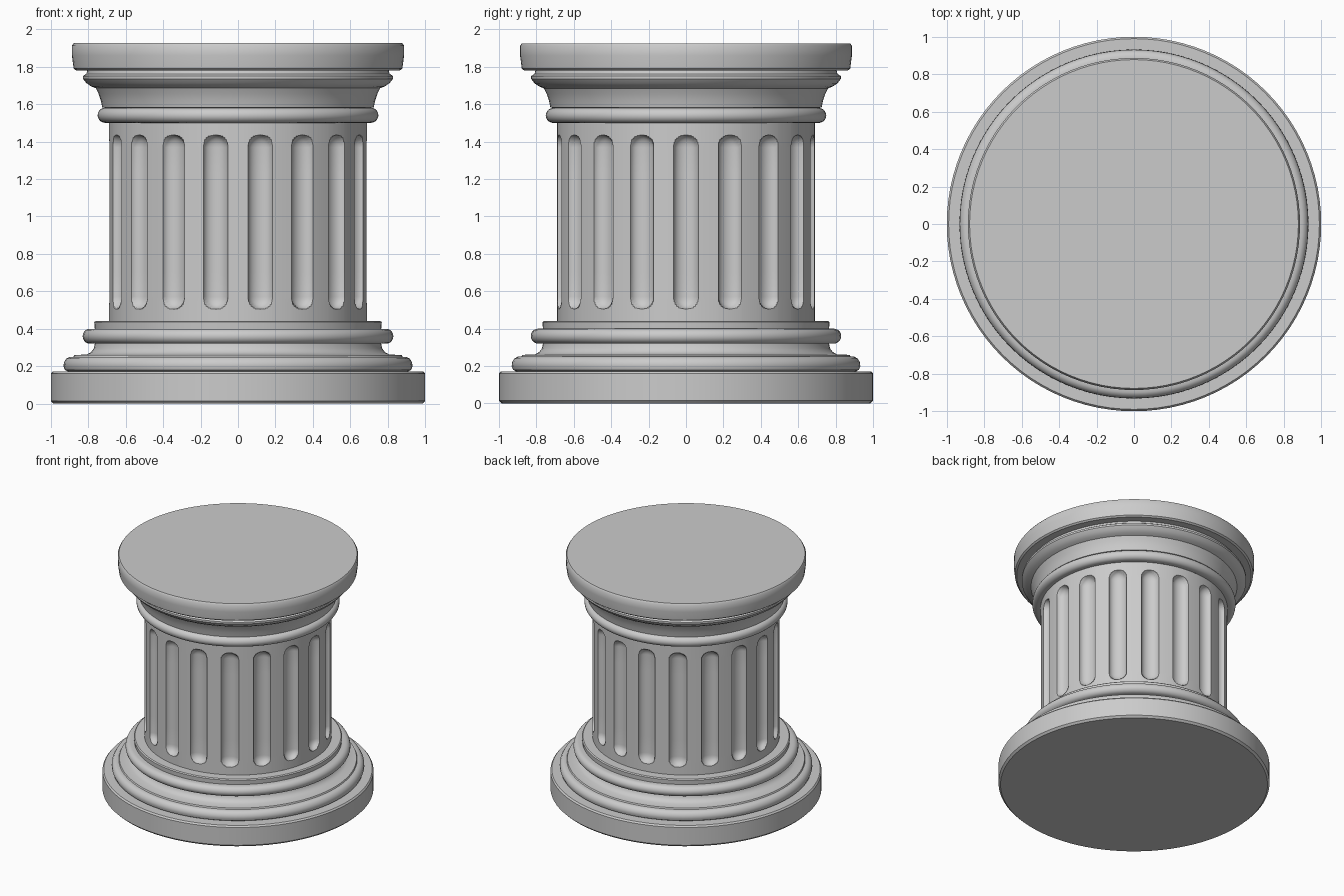
import bpy, bmesh
from math import sin, cos, pi, radians, sqrt

if "Cube" in bpy.data.objects:
    bpy.data.objects.remove(bpy.data.objects["Cube"])

SEGMENTS = 96
FLUTES = 18


def make_object(name, rings):
    """Skin a list of closed vertex rings into a smooth-shaded object."""
    bm = bmesh.new()
    rows = [[bm.verts.new(p) for p in ring] for ring in rings]
    for a, b in zip(rows, rows[1:]):
        n = len(a)
        for i in range(n):
            j = (i + 1) % n
            bm.faces.new((a[i], a[j], b[j], b[i]))
    bmesh.ops.remove_doubles(bm, verts=bm.verts[:], dist=1e-5)
    mesh = bpy.data.meshes.new(name)
    bm.to_mesh(mesh)
    bm.free()
    obj = bpy.data.objects.new(name, mesh)
    bpy.context.collection.objects.link(obj)
    bpy.ops.object.select_all(action='DESELECT')
    obj.select_set(True)
    bpy.context.view_layer.objects.active = obj
    bpy.ops.object.shade_smooth_by_angle(angle=radians(35))
    return obj


def lathe(name, profile):
    """Revolve an (r, z) profile, listed from bottom to top."""
    angles = [2 * pi * i / SEGMENTS for i in range(SEGMENTS)]
    return make_object(name, [[(r * cos(a), r * sin(a), z) for a in angles]
                              for r, z in profile])


def bead(r, z, size, steps=10):
    """Half-round moulding bulging outwards."""
    return [(r + size * cos(t), z + size * sin(t))
            for t in (-pi / 2 + pi * i / steps for i in range(steps + 1))]


# Base: plinth disc, lower moulding with hollow, round bead, fillet
lathe("plinth", [(0, 0), (0.985, 0), (1, 0.015), (1, 0.16), (0.99, 0.172), (0.91, 0.172)])
lathe("base_moulding", [(0.91, 0.172), (0.925, 0.18), (0.932, 0.20), (0.93, 0.22),
                        (0.918, 0.24), (0.90, 0.25), (0.88, 0.25), (0.875, 0.26),
                        (0.81, 0.262), (0.785, 0.275), (0.77, 0.295), (0.765, 0.32),
                        (0.79, 0.32)])
lathe("base_bead", bead(0.79, 0.36, 0.04) + [(0.765, 0.40)])
lathe("base_fillet", [(0.765, 0.40), (0.768, 0.435), (0.76, 0.442), (0.69, 0.442)])

# Fluted shaft: grooves with rounded ends pressed into a cylinder
R, BOTTOM, TOP = 0.69, 0.442, 1.50
HALF, DEPTH = 0.066, 0.05
Z0, Z1 = 0.505 + HALF, 1.435 - HALF
steps = [sin(pi / 2 * i / 7) for i in range(-7, 8)]
across = [HALF * s for s in steps] + [R * pi / FLUTES]
ends = [HALF * s for s in steps]
heights = ([BOTTOM, 0.47] + [Z0 + e for e in ends if e <= 0]
           + [Z0 + (Z1 - Z0) * i / 6 for i in range(1, 6)]
           + [Z1 + e for e in ends if e >= 0] + [1.47, TOP])


def shaft_point(flute, s, z):
    beyond = max(Z0 - z, z - Z1, 0)
    d2 = (s * s + beyond * beyond) / HALF ** 2
    r = R - DEPTH * sqrt(max(0, 1 - d2))
    a = radians(10) + 2 * pi * flute / FLUTES + s / R - pi / 2
    return (r * cos(a), r * sin(a), z)


make_object("fluted_shaft", [[shaft_point(f, s, z) for f in range(FLUTES) for s in across]
                             for z in heights])

# Capital: neck bead, flaring moulding, top disc
lathe("neck_bead", [(R, 1.50)] + bead(0.71, 1.54, 0.04) + [(0.725, 1.582)])
lathe("capital_moulding", [(0.725, 1.582), (0.733, 1.62), (0.745, 1.655), (0.76, 1.685),
                           (0.785, 1.695), (0.81, 1.712), (0.828, 1.735), (0.828, 1.75),
                           (0.81, 1.762), (0.805, 1.78)])
lathe("top_disc", [(0.805, 1.78), (0.865, 1.78), (0.878, 1.79), (0.887, 1.86),
                   (0.887, 1.912), (0.878, 1.925), (0, 1.925)])
